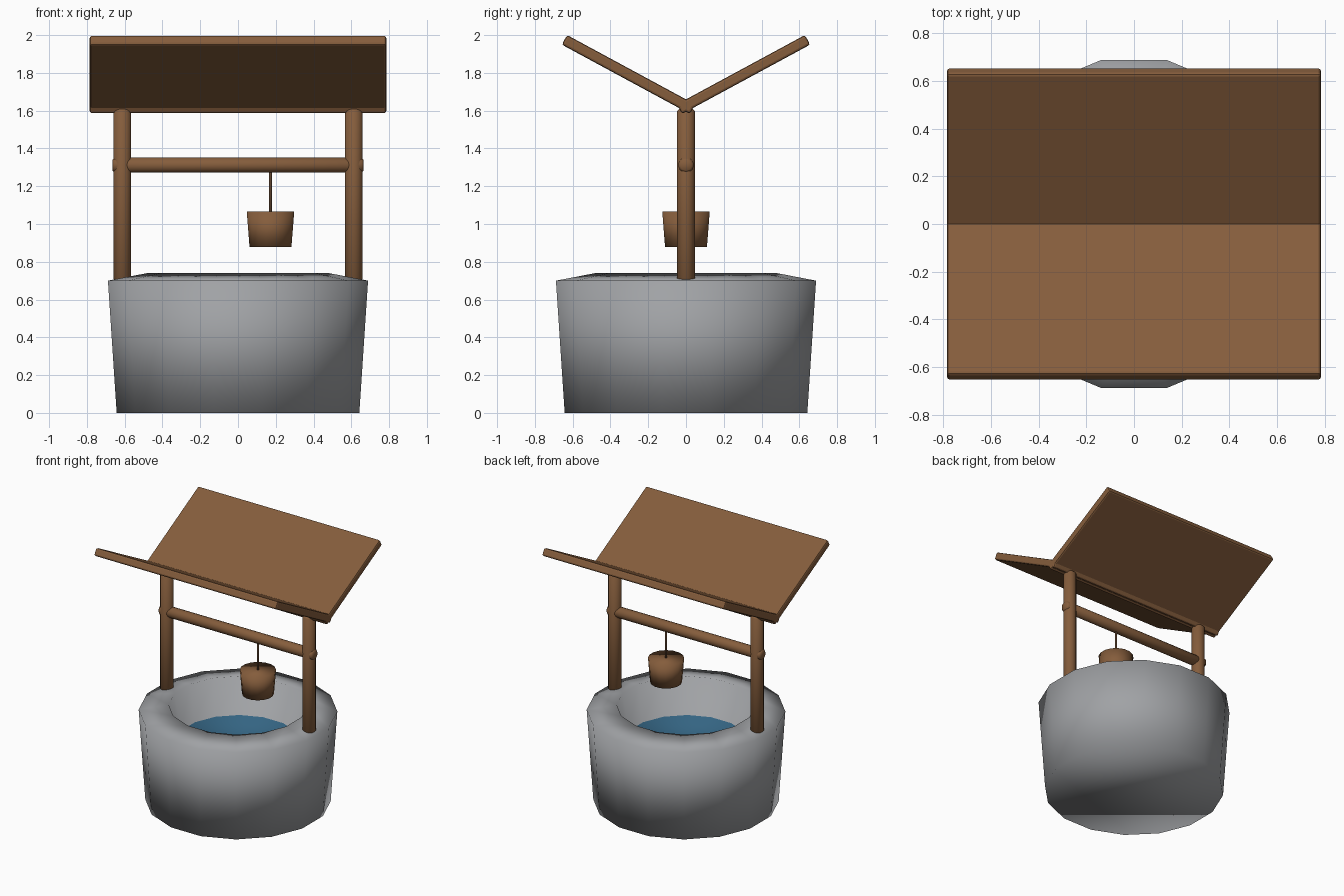
import bpy, bmesh, math
from mathutils import Vector, Matrix

if "Cube" in bpy.data.objects:
    bpy.data.objects.remove(bpy.data.objects["Cube"])


def material(name, rgb):
    m = bpy.data.materials.new(name)
    lin = [((c / 255 + 0.055) / 1.055) ** 2.4 for c in rgb]
    m.diffuse_color = (*lin, 1)
    m.use_nodes = True
    m.node_tree.nodes["Principled BSDF"].inputs["Base Color"].default_value = m.diffuse_color
    return m


WOOD = material("brown wood", (133, 93, 60))
STONE = material("grey stone", (160, 162, 165))
WATER = material("blue water", (52, 100, 130))
ROPE = material("dark rope", (92, 66, 46))


def lathe(name, profile, sides, mats, loc=(0, 0, 0), smooth=True, rot=None):
    """Revolve (radius, z) points and close both ends with flat caps."""
    bm = bmesh.new()
    rings = []
    for r, z in profile:
        rings.append([bm.verts.new((r * math.cos(a), r * math.sin(a), z))
                      for a in ((i + 0.5) * math.tau / sides for i in range(sides))])
    for lo, hi in zip(rings, rings[1:]):
        for i in range(sides):
            j = (i + 1) % sides
            bm.faces.new((lo[i], lo[j], hi[j], hi[i]))
    bm.faces.new(rings[0][::-1])
    top = bm.faces.new(rings[-1])
    top.material_index = len(mats) - 1
    for f in bm.faces:
        f.smooth = smooth
    if rot:
        bm.transform(rot)
    me = bpy.data.meshes.new(name)
    bm.to_mesh(me)
    bm.free()
    for m in mats:
        me.materials.append(m)
    ob = bpy.data.objects.new(name, me)
    ob.location = loc
    bpy.context.collection.objects.link(ob)
    return ob


def rod(name, r, length, mat, loc, sides=16, rot=None, round_end=0.012):
    h = length / 2
    e = round_end
    return lathe(name, [(r - e, -h), (r, -h + e), (r, h - e), (r - e, h)],
                 sides, [mat], loc, True, rot)


# Stone wall with sloping rim; the inner floor is the water surface
lathe("stone_well", [(0.655, 0), (0.702, 0.70), (0.49, 0.74), (0.44, 0.46)],
      16, [STONE, WATER])

# Posts on the rim and the winding log between them
for side, x in (("left", -0.613), ("right", 0.613)):
    rod(side + "_post", 0.048, 0.91, WOOD, (x, 0, 1.155))
rod("winding_log", 0.041, 1.33, WOOD, (0, 0, 1.312),
    rot=Matrix.Rotation(math.pi / 2, 4, 'Y'))

# Rope and bucket
rod("rope", 0.008, 0.24, ROPE, (0.172, 0, 1.18), sides=8, round_end=0.001)
lathe("bucket", [(0.113, 0.877), (0.128, 1.065)], 16, [WOOD], (0.172, 0, 0))

# Two bevelled roof panels meeting in a valley
angle = math.radians(28.4)
thick, start, end = 0.058, -0.055, 0.716
for name, s in (("back_roof_panel", 1), ("front_roof_panel", -1)):
    along = Vector((0, s * math.cos(angle), math.sin(angle)))
    normal = Vector((0, -s * math.sin(angle), math.cos(angle)))
    centre = Vector((0, 0, 1.66)) + along * (start + end) / 2 - normal * thick / 2
    bm = bmesh.new()
    bmesh.ops.create_cube(bm, size=1)
    bmesh.ops.scale(bm, vec=(1.57, end - start, thick), verts=bm.verts)
    bmesh.ops.bevel(bm, geom=bm.edges[:], offset=0.012, segments=2,
                    profile=0.5, affect='EDGES')
    bm.transform(Matrix.Translation(centre) @ Matrix.Rotation(s * angle, 4, 'X'))
    me = bpy.data.meshes.new(name)
    bm.to_mesh(me)
    bm.free()
    me.materials.append(WOOD)
    bpy.context.collection.objects.link(bpy.data.objects.new(name, me))
